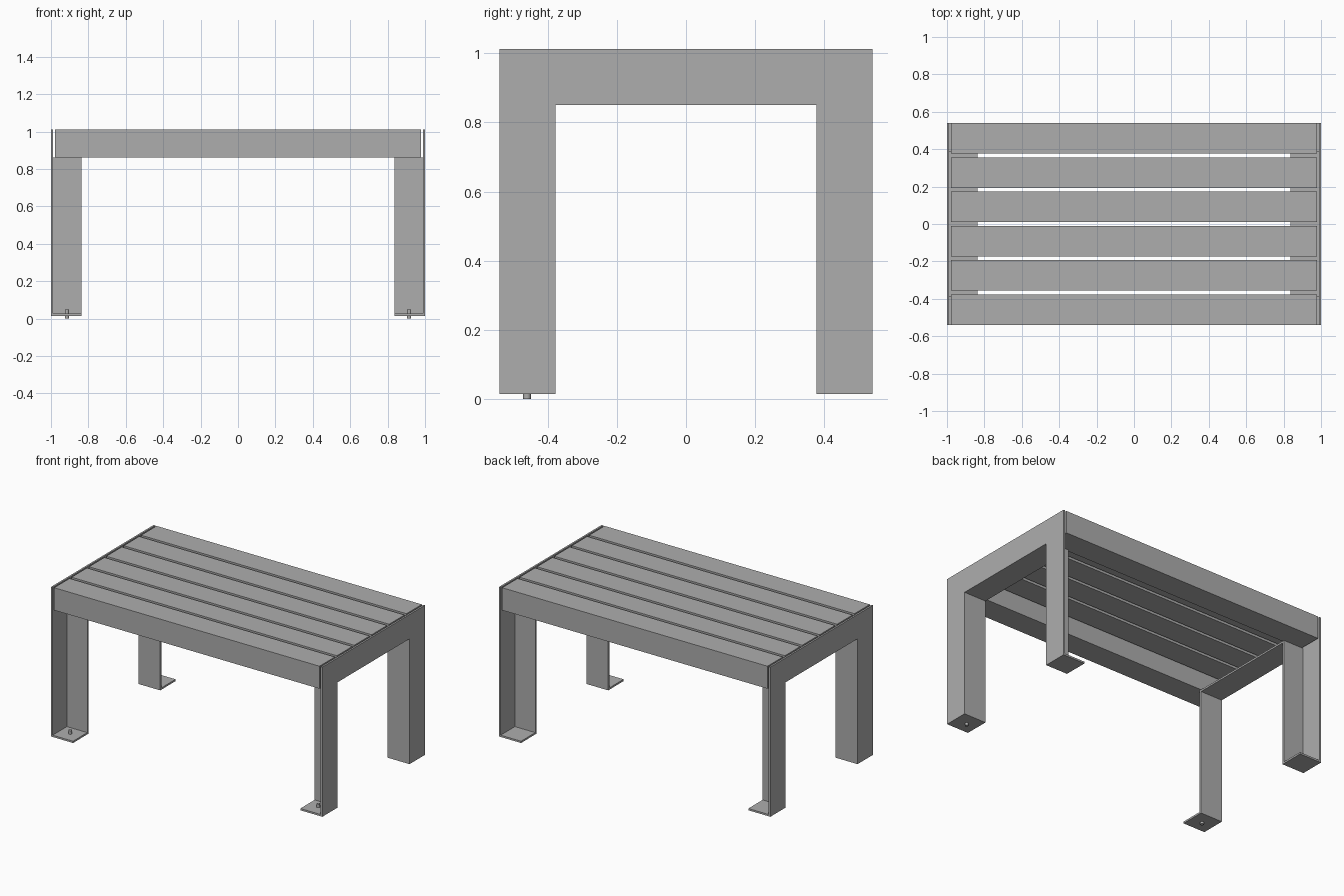
import bpy
import bmesh
import math
from mathutils import Matrix, Vector

if "Cube" in bpy.data.objects:
    bpy.data.objects.remove(bpy.data.objects["Cube"])

grey = bpy.data.materials.new("plain grey")
grey.diffuse_color = (0.42, 0.42, 0.42, 1)
grey.use_nodes = True
grey.node_tree.nodes["Principled BSDF"].inputs["Base Color"].default_value = grey.diffuse_color


def finish(name, bm):
    bmesh.ops.recalc_face_normals(bm, faces=bm.faces)
    mesh = bpy.data.meshes.new(name)
    bm.to_mesh(mesh)
    bm.free()
    mesh.materials.append(grey)
    obj = bpy.data.objects.new(name, mesh)
    bpy.context.collection.objects.link(obj)
    return obj


def prism(name, outline, x0, x1):
    """Extrude a (y, z) outline along x."""
    bm = bmesh.new()
    face = bm.faces.new([bm.verts.new((x0, y, z)) for y, z in outline])
    side = bmesh.ops.extrude_face_region(bm, geom=[face])["geom"]
    moved = [v for v in side if isinstance(v, bmesh.types.BMVert)]
    bmesh.ops.translate(bm, verts=moved, vec=Vector((x1 - x0, 0, 0)))
    return finish(name, bm)


def box(name, x, y, z):
    lo_x, hi_x = sorted(x)
    return prism(name, [(y[0], z[0]), (y[1], z[0]), (y[1], z[1]), (y[0], z[1])], lo_x, hi_x)


def arch(y_out, y_in, z_top, z_under, z_bottom):
    return [(-y_out, z_bottom), (-y_out, z_top), (y_out, z_top), (y_out, z_bottom),
            (y_in, z_bottom), (y_in, z_under), (-y_in, z_under), (-y_in, z_bottom)]


DEPTH = 0.54     # half depth
INNER = 0.378    # inner edge of the legs
TOP = 1.012
UNDER = 0.85
FOOT = 0.015
T = 0.012        # sheet thickness

for s, label in ((-1, "left"), (1, "right")):
    # Upright end plate and the flange that follows its inner edge
    prism(f"{label}_end_plate", arch(DEPTH, INNER, TOP, UNDER, FOOT), s * 1.0, s * (1 - T))
    prism(f"{label}_inner_flange", arch(INNER + T, INNER, UNDER + T, UNDER, FOOT),
          s * (1 - T), s * 0.838)
    # Foot plates under the front and back legs
    for f, end in ((-1, "front"), (1, "back")):
        ys = sorted((f * DEPTH, f * (INNER + T)))
        box(f"{label}_{end}_foot_plate", (s * (1 - T), s * 0.838), ys, (FOOT, FOOT + T))
    # Anchor bolt through the front foot
    bm = bmesh.new()
    bmesh.ops.create_cone(bm, cap_ends=True, segments=20, radius1=0.011, radius2=0.011,
                          depth=0.05, matrix=Matrix.Translation((s * 0.915, -0.46, 0.025)))
    bolt = finish(f"{label}_anchor_bolt", bm)
    bpy.context.view_layer.objects.active = bolt
    bolt.select_set(True)
    bpy.ops.object.shade_smooth_by_angle(angle=math.radians(40))
    bolt.select_set(False)

# Seat slats: deep beams along both long edges, thinner boards between
for i in range(6):
    y = -0.458 + i * 0.9160 / 5
    edge = i in (0, 5)
    bottom = UNDER + T if edge else TOP - 0.045
    box(f"edge_beam_{i}" if edge else f"seat_slat_{i}", (-0.978, 0.978),
        (y - 0.081, y + 0.081), (bottom, TOP))
